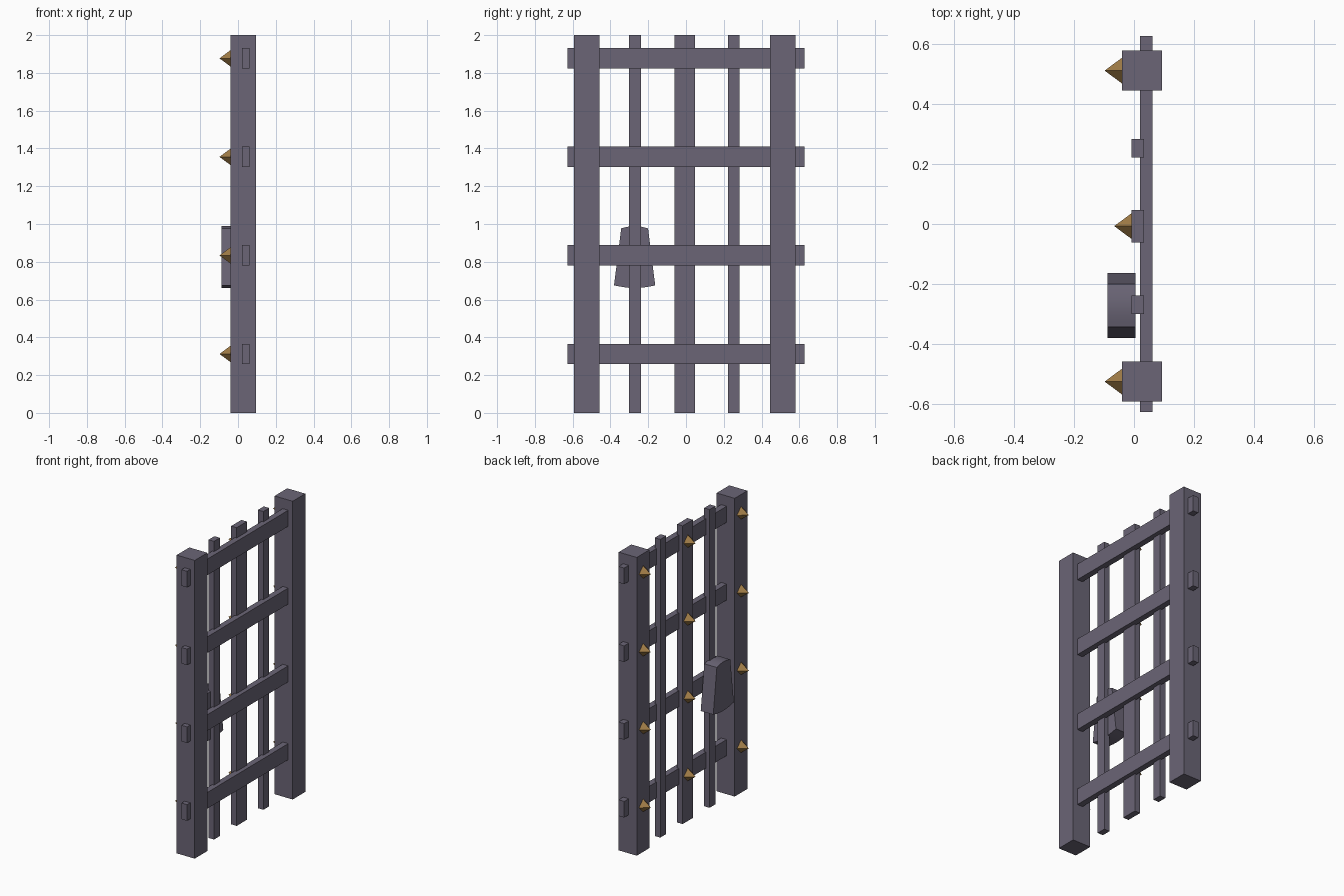
import bpy, bmesh, math

if "Cube" in bpy.data.objects:
    bpy.data.objects.remove(bpy.data.objects["Cube"])


def material(name, rgb):
    m = bpy.data.materials.new(name)
    m.diffuse_color = (*rgb, 1)
    m.use_nodes = True
    m.node_tree.nodes["Principled BSDF"].inputs["Base Color"].default_value = m.diffuse_color
    return m


IRON = material("dark iron", (0.145, 0.130, 0.180))
BRASS = material("aged brass", (0.352, 0.202, 0.062))


def make(name, verts, faces, mat):
    me = bpy.data.meshes.new(name)
    me.from_pydata(verts, [], faces)
    bm = bmesh.new()
    bm.from_mesh(me)
    bmesh.ops.recalc_face_normals(bm, faces=bm.faces)
    bm.to_mesh(me)
    bm.free()
    me.materials.append(mat)
    ob = bpy.data.objects.new(name, me)
    bpy.context.collection.objects.link(ob)
    return ob


def prism(name, profile, x0, x1, mat):
    """Extrude a closed (y, z) profile along x."""
    n = len(profile)
    verts = [(x, y, z) for x in (x0, x1) for y, z in profile]
    faces = [tuple(range(n)), tuple(range(n, 2 * n))]
    faces += [(i, (i + 1) % n, (i + 1) % n + n, i + n) for i in range(n)]
    return make(name, verts, faces, mat)


def box(name, x, y, z):
    prism(name, [(y[0], z[0]), (y[1], z[0]), (y[1], z[1]), (y[0], z[1])], *x, IRON)


def spike(name, x, y, z, r=0.043, depth=0.057):
    """Four-sided stud pointing to -x, with a diamond base."""
    ring = [(x, y + r, z), (x, y, z + r), (x, y - r, z), (x, y, z - r)]
    make(name, ring + [(x - depth, y, z)],
         [(0, 1, 2, 3)] + [(i, (i + 1) % 4, 4) for i in range(4)], BRASS)


# heavy side posts
box("post_left", (-0.04, 0.094), (-0.593, -0.459), (0, 2))
box("post_right", (-0.04, 0.094), (0.445, 0.579), (0, 2))

# upright bars
BAR_X = (-0.008, 0.033)
box("centre_bar", BAR_X, (-0.061, 0.047), (0, 2))
box("thin_bar_left", BAR_X, (-0.301, -0.239), (0, 2))
box("thin_bar_right", BAR_X, (0.222, 0.284), (0, 2))

# cross rails and brass studs
for i in range(4):
    zc = 0.312 + i * 0.5217
    box(f"cross_rail_{i}", (0.02, 0.061), (-0.627, 0.627), (zc - 0.054, zc + 0.054))
    for side, x, y in (("left", -0.04, -0.526), ("centre", -0.008, -0.007),
                       ("right", -0.04, 0.512)):
        spike(f"stud_{side}_{i}", x, y, zc, depth=0.058)


# lock plate: tapered block with gently bowed top and bottom
def bow(y_from, y_to, z, rise, n=8):
    return [(y_from + (y_to - y_from) * i / n, z + rise * math.sin(math.pi * i / n))
            for i in range(n + 1)]


C = -0.272
lock = prism("lock", bow(C - 0.109, C + 0.109, 0.675, -0.014)
             + bow(C + 0.071, C - 0.071, 0.977, 0.012), -0.088, 0.005, IRON)
bpy.context.view_layer.objects.active = lock
lock.select_set(True)
bpy.ops.object.shade_smooth_by_angle(angle=math.radians(30))
